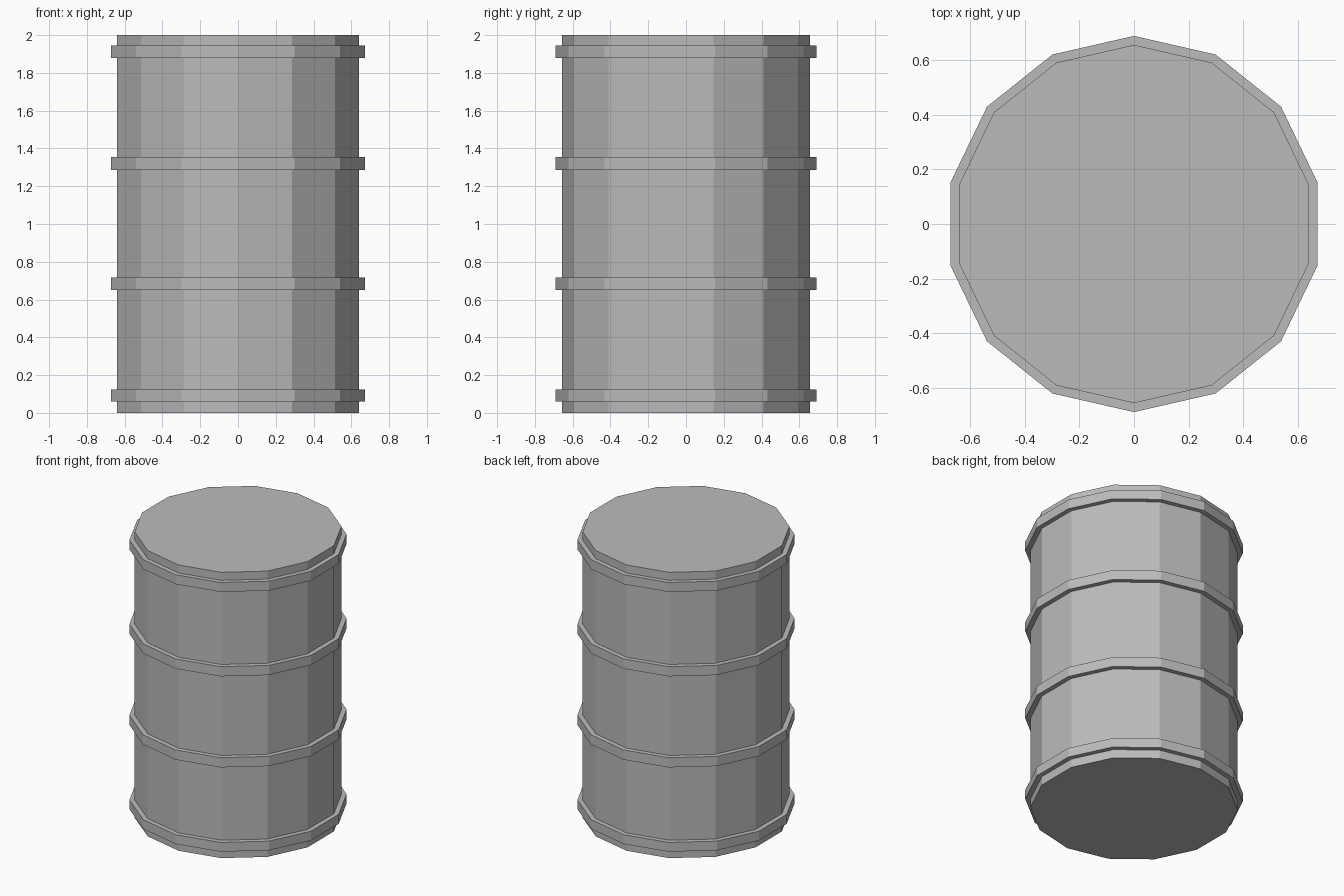
import bpy
import bmesh
from math import pi, sin, cos

cube = bpy.data.objects.get("Cube")
if cube:
    bpy.data.objects.remove(cube, do_unlink=True)

SIDES = 14
BODY_RADIUS = 0.657
HOOP_RADIUS = 0.69

# Single grey paint
grey = bpy.data.materials.new("grey metal")
grey.use_nodes = True
colour = (0.5, 0.5, 0.5, 1)
grey.diffuse_color = colour
grey.node_tree.nodes["Principled BSDF"].inputs["Base Color"].default_value = colour


def lathe(name, profile, closed):
    """Spin (radius, z) points into a flat-faced solid; open profiles get caps."""
    bm = bmesh.new()
    rings = []
    for r, z in profile:
        angles = [pi / 2 + 2 * pi * i / SIDES for i in range(SIDES)]
        rings.append([bm.verts.new((r * cos(a), r * sin(a), z)) for a in angles])
    pairs = list(zip(rings, rings[1:]))
    if closed:
        pairs.append((rings[-1], rings[0]))
    else:
        bm.faces.new(rings[0])
        bm.faces.new(rings[-1])
    for low, high in pairs:
        for i in range(SIDES):
            j = (i + 1) % SIDES
            bm.faces.new((low[i], low[j], high[j], high[i]))
    bmesh.ops.recalc_face_normals(bm, faces=bm.faces)
    mesh = bpy.data.meshes.new(name)
    bm.to_mesh(mesh)
    bm.free()
    mesh.materials.append(grey)
    obj = bpy.data.objects.new(name, mesh)
    bpy.context.collection.objects.link(obj)
    return obj


# Drum body with flat lid and base
lathe("drum_body", [(BODY_RADIUS, 0), (BODY_RADIUS, 2)], closed=False)

# Four raised hoops
hoops = {"bottom_hoop": (0.06, 0.125), "lower_hoop": (0.65, 0.718),
         "upper_hoop": (1.287, 1.355), "top_hoop": (1.878, 1.944)}
inner = BODY_RADIUS - 0.01
for name, (z0, z1) in hoops.items():
    lathe(name, [(inner, z0), (HOOP_RADIUS, z0), (HOOP_RADIUS, z1), (inner, z1)],
          closed=True)
